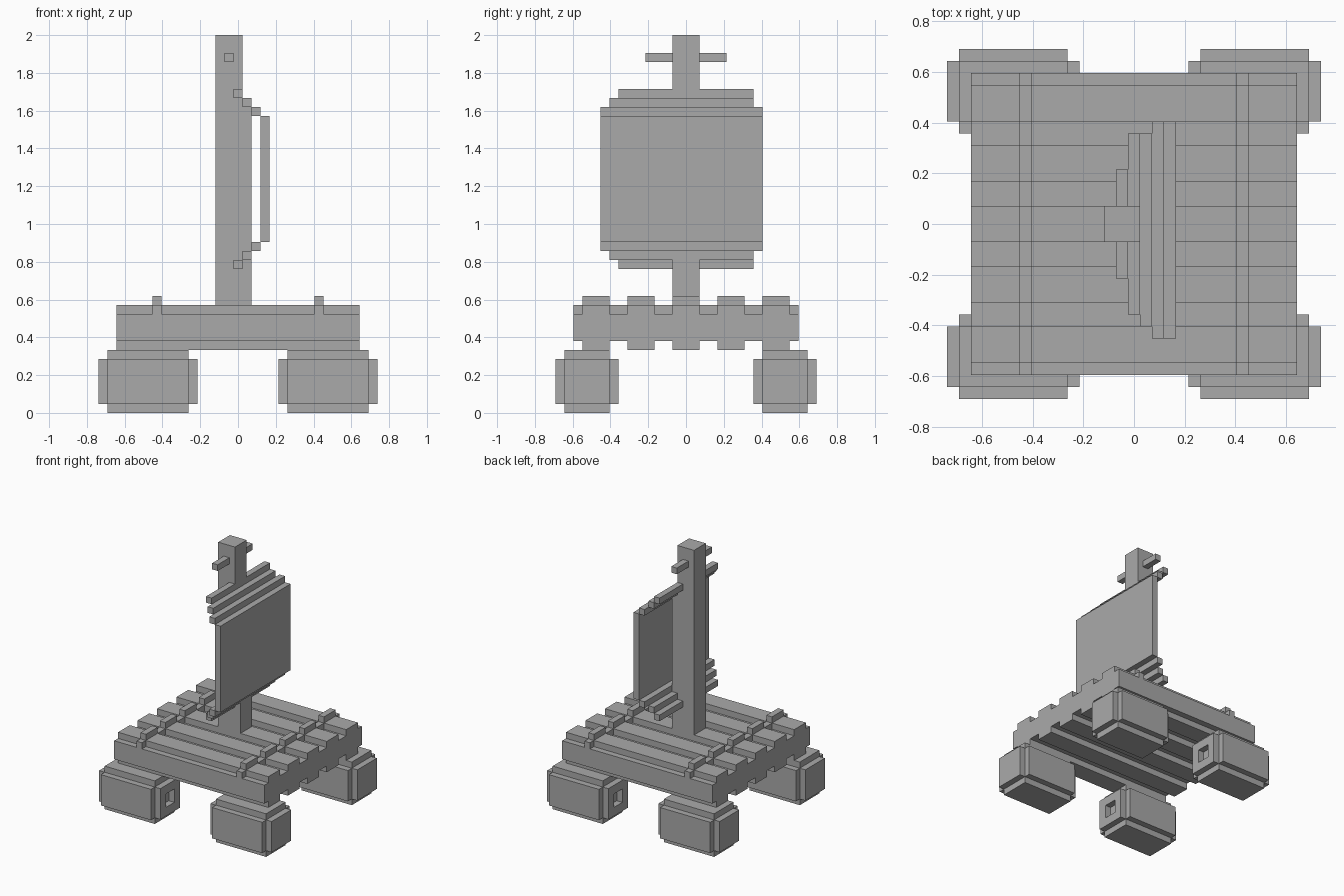
import bpy
import bmesh
from mathutils import Vector

cube = bpy.data.objects.get("Cube")
if cube:
    bpy.data.objects.remove(cube, do_unlink=True)

U = 2 / 42  # size of one block

grey = bpy.data.materials.new("plain_grey")
grey.use_nodes = True
tone = (0.4, 0.4, 0.4, 1)
grey.diffuse_color = tone
grey.node_tree.nodes["Principled BSDF"].inputs["Base Color"].default_value = tone


def add_box(bm, x, y, z):
    """Add a box from (low, high) ranges in blocks and return its faces."""
    verts = bmesh.ops.create_cube(bm, size=1)["verts"]
    for v in verts:
        v.co = Vector([U * ((a + b) / 2 + c * (b - a))
                       for c, (a, b) in zip(v.co, (x, y, z))])
    return list({f for v in verts for f in v.link_faces})


def finish(name, bm):
    bmesh.ops.recalc_face_normals(bm, faces=bm.faces)
    mesh = bpy.data.meshes.new(name)
    bm.to_mesh(mesh)
    bm.free()
    mesh.materials.append(grey)
    obj = bpy.data.objects.new(name, mesh)
    bpy.context.collection.objects.link(obj)
    return obj


def part(name, *boxes):
    bm = bmesh.new()
    for box in boxes:
        add_box(bm, *box)
    return finish(name, bm)


def around(centre, half):
    return (centre - half, centre + half)


# Deck: a solid core with rounded log ridges above and below
LOGS = [-10, -5, 0, 5, 10]
DECK_X = around(0, 13.5)
ridges = []
for c in LOGS:
    ridges.append((DECK_X, around(c, 1.5), (11, 12)))
    ridges.append((DECK_X, around(c, 1.5), (7, 8)))
part("deck_logs", (DECK_X, around(0, 12.5), (8, 11)), *ridges)

# Ropes stepping over the logs and down into the gaps
for side, x in (("left", 9), ("right", -9)):
    steps = [(around(x, 0.5), around(c, 1.5), (12, 13)) for c in LOGS]
    for c in LOGS:
        for edge in (-2, 2):
            steps.append((around(x, 0.5), around(c + edge, 0.5), (11, 12)))
    part(side + "_rope", *steps)

# Floats: barrels with a square bung hole in the inner end
for sx, side in ((1, "left"), (-1, "right")):
    for sy, end in ((-1, "front"), (1, "back")):
        x, y = 10 * sx, 11 * sy
        bm = bmesh.new()
        faces = add_box(bm, around(x, 5.5), around(y, 2.5), (1, 6))
        inner = min(faces, key=lambda f: f.calc_center_median().x * sx)
        bmesh.ops.inset_region(bm, faces=[inner], thickness=2 * U)
        hole = bmesh.ops.extrude_discrete_faces(bm, faces=[inner])["faces"][0]
        bmesh.ops.translate(bm, verts=hole.verts, vec=(sx * U, 0, 0))
        add_box(bm, around(x, 4.5), around(y, 3.5), (1, 6))
        add_box(bm, around(x, 4.5), around(y, 2.5), (0, 7))
        finish(f"{end}_{side}_barrel", bm)

# Mast, thicker up to the sail, with a short crosspiece near the top
part("mast",
     ((-2.5, 0.5), around(0, 1.5), (11, 42)),
     ((0.5, 1.5), around(0, 1.5), (11, 34)))
part("crosspiece", ((-1.5, -0.5), around(0, 4.5), (39, 40)))

# Sail: a flat panel with strips stepping back to the mast at both ends
sail = [((2.5, 3.5), (-9.5, 8.5), (19, 33))]
for step, width in enumerate([(-9.5, 8.5), (-8.5, 7.5), (-7.5, 7.5)]):
    depth = (1.5 - step, 2.5 - step)
    sail.append((depth, width, (33 + step, 34 + step)))
    sail.append((depth, width, (18 - step, 19 - step)))
part("sail", *sail)
